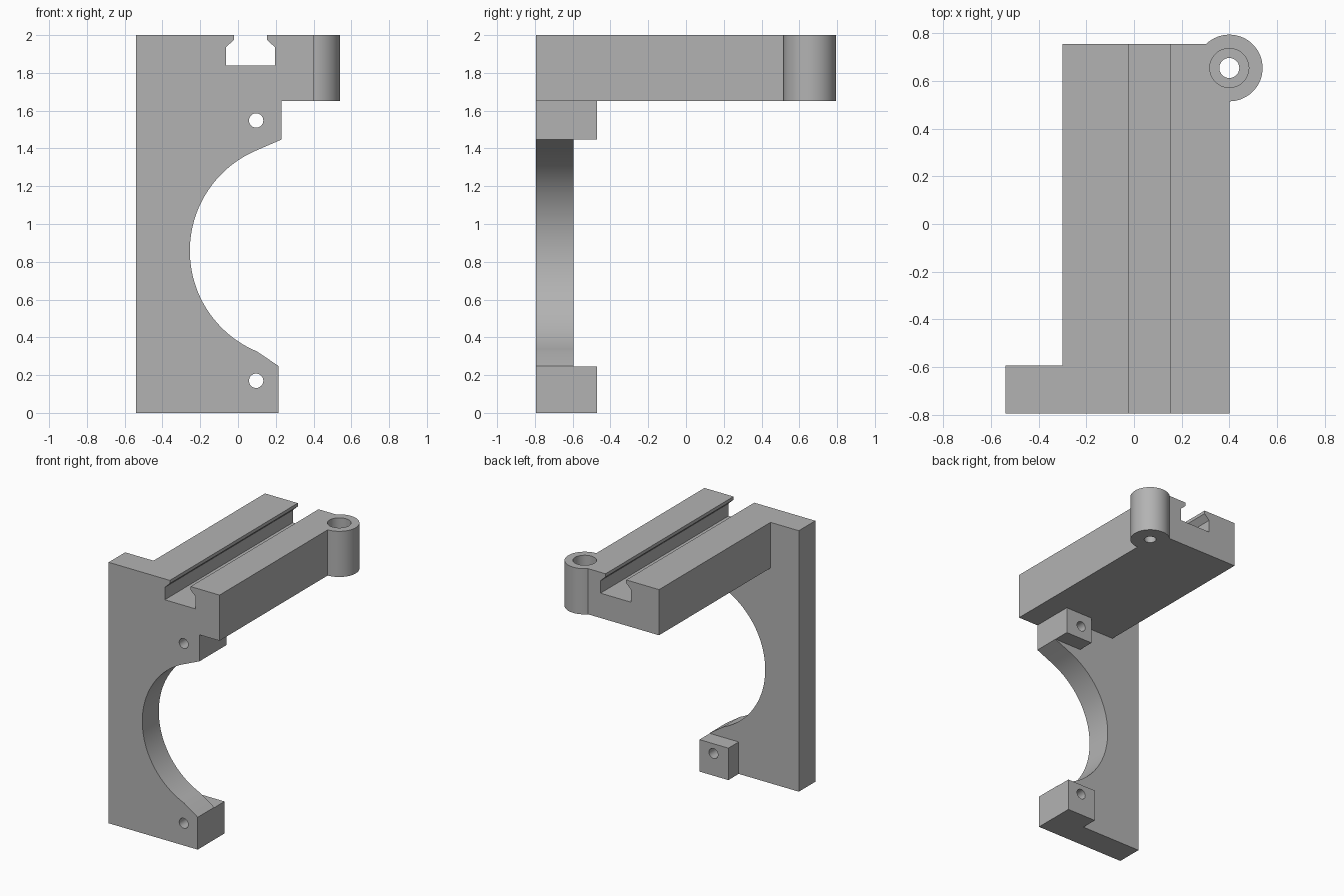
import bpy
import math
from mathutils import Matrix

cube = bpy.data.objects.get("Cube")
if cube:
    bpy.data.objects.remove(cube, do_unlink=True)

grey = bpy.data.materials.new("plain grey")
grey.use_nodes = True
GREY = (0.45, 0.45, 0.45, 1)
grey.diffuse_color = GREY
grey.node_tree.nodes["Principled BSDF"].inputs["Base Color"].default_value = GREY

FRONT, BACK = -0.795, 0.755   # ends of the beam along y
PLATE_BACK = -0.595
BOSS_BACK = -0.47
BEAM_Z, TOP = 1.65, 2.0


def prism(name, outline, start, end, axis="Y"):
    """Extrude a closed outline: (x, z) along y, or (x, y) along z."""
    def point(p, d):
        return (p[0], d, p[1]) if axis == "Y" else (p[0], p[1], d)
    n = len(outline)
    verts = [point(p, start) for p in outline] + [point(p, end) for p in outline]
    faces = [tuple(range(n)), tuple(range(2 * n - 1, n - 1, -1))]
    faces += [(i, i + n, (i + 1) % n + n, (i + 1) % n) for i in range(n)]
    if axis == "Z":
        faces = [f[::-1] for f in faces]
    mesh = bpy.data.meshes.new(name)
    mesh.from_pydata(verts, [], faces)
    mesh.materials.append(grey)
    obj = bpy.data.objects.new(name, mesh)
    bpy.context.collection.objects.link(obj)
    return obj


def rect(x0, z0, x1, z1):
    return [(x0, z0), (x1, z0), (x1, z1), (x0, z1)]


def circle(cx, cy, r, n=48):
    return [(cx + r * math.cos(math.tau * i / n), cy + r * math.sin(math.tau * i / n))
            for i in range(n)]


def combine(target, tool, operation):
    mod = target.modifiers.new(operation.lower(), "BOOLEAN")
    mod.operation = operation
    mod.solver = "EXACT"
    mod.object = tool
    bpy.context.view_layer.objects.active = target
    bpy.ops.object.modifier_apply(modifier=mod.name)
    bpy.data.objects.remove(tool, do_unlink=True)


# Upright plate with a round bite out of its edge
cx, cz, r = 0.322, 0.858, 0.577
sweep = math.atan2(0.5325, 0.222)
arc = []
for i in range(49):
    a = math.pi + sweep * (1 - i / 24)
    arc.append((cx + r * math.cos(a), cz - r * math.sin(a)))
if arc[0][1] > arc[-1][1]:
    arc.reverse()
outline = [(-0.54, 0), (0.215, 0), (0.215, 0.248)] + arc
outline += [(0.23, 1.447), (0.23, BEAM_Z), (0.4, BEAM_Z), (0.4, TOP), (-0.54, TOP)]
bracket = prism("bracket", outline, FRONT, PLATE_BACK)

# Beam, screw bosses and hinge barrel
bx, by = 0.4, 0.655
solids = [
    prism("beam", rect(-0.3, BEAM_Z, 0.4, TOP), FRONT, BACK),
    prism("upper_boss", rect(0.0, 1.447, 0.23, BEAM_Z), PLATE_BACK - 0.1, BOSS_BACK),
    prism("lower_boss", rect(-0.03, 0, 0.215, 0.245), PLATE_BACK - 0.1, BOSS_BACK),
    prism("barrel", circle(bx, by, 0.14, 64), BEAM_Z, TOP, "Z"),
]
for part in solids:
    combine(bracket, part, "UNION")

# Slot along the beam, screw holes and counterbored barrel hole
mid = 0.066
half = [(0.13, 1.84), (0.13, 1.935), (0.088, 1.975), (0.088, 2.1)]
slot = [(mid + x, z) for x, z in half] + [(mid - x, z) for x, z in reversed(half)]
cutters = [
    prism("slot_cutter", slot, -1, 1),
    prism("upper_hole_cutter", circle(0.096, 1.548, 0.038, 32), -1, 0),
    prism("lower_hole_cutter", circle(0.096, 0.17, 0.038, 32), -1, 0),
    prism("counterbore_cutter", circle(bx, by, 0.082), 1.77, 2.1, "Z"),
    prism("barrel_hole_cutter", circle(bx, by, 0.042, 32), 1.5, 2.2, "Z"),
]
for part in cutters:
    combine(bracket, part, "DIFFERENCE")

# Smooth curved faces, keep sharp edges
bpy.ops.object.select_all(action="DESELECT")
bracket.select_set(True)
bpy.context.view_layer.objects.active = bracket
bpy.ops.object.shade_smooth_by_angle(angle=math.radians(25))
